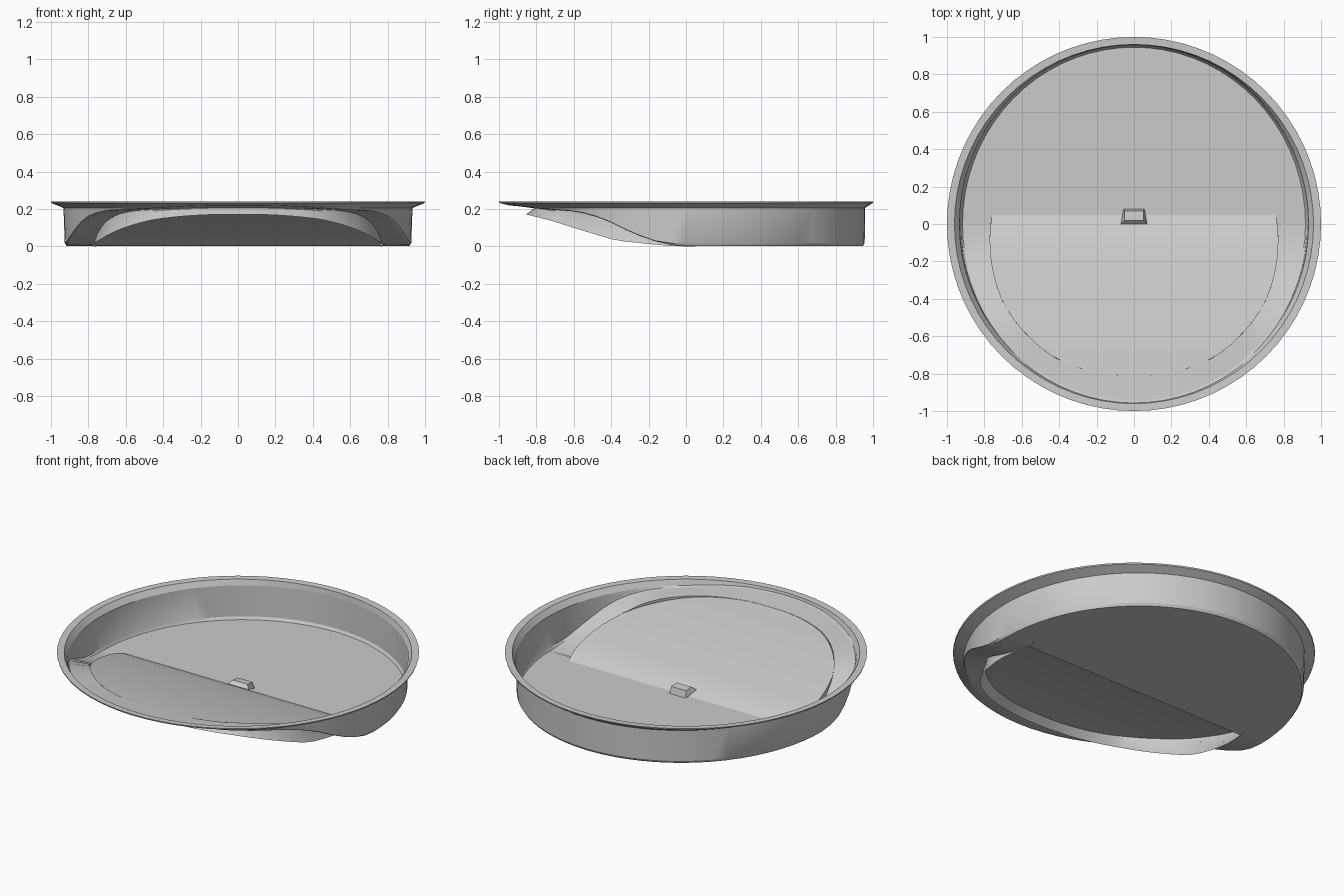
import bpy, math

if "Cube" in bpy.data.objects:
    bpy.data.objects.remove(bpy.data.objects["Cube"])

N = 72  # sides around the full tray

# heights by distance forward of the middle (-y)
LEDGE = [(0, .005), (.1, .012), (.2, .04), (.3, .08), (.4, .13), (.5, .17), (.6, .19), (.8, .205), (.93, .222)]
SKIRT = [(0, .0), (.1, .003), (.2, .013), (.38, .032), (.57, .09), (.73, .14), (.85, .17)]
RAMP = [(-.05, .004), (0, .03), (.05, .05), (.12, .068), (.3, .113), (.5, .155), (.65, .182), (.81, .205)]
# ramp radius by angle away from the front, in degrees
RAMP_RADIUS = [(0, .81), (30, .83), (60, .815), (94, .76)]


def lerp_table(t, v):
    if v <= t[0][0]:
        return t[0][1]
    for (a, za), (b, zb) in zip(t, t[1:]):
        if v <= b:
            return za + (zb - za) * (v - a) / (b - a)
    return t[-1][1]


def polar(r, a, z, sx=1.0):
    return (r * math.sin(a) * sx, -r * math.cos(a), z)


def wall_foot(a):
    x, y, z = polar(.955, a, 0, .97)
    return (x, y, lerp_table(LEDGE, -y))


def floor_edge(a):
    x, y, z = polar(.945, a, 0, .97)
    return (x, y, lerp_table(LEDGE, -y) - .003)


def wall_low(a):
    x, y, z = wall_foot(a)
    return (x, y, max(z, .018))


def wall_top(a):
    x, y, z = polar(.957, a, 0, .975)
    return (x, y, max(.205, wall_foot(a)[2]))


def ramp_edge(a):
    x, y, z = polar(lerp_table(RAMP_RADIUS, abs(math.degrees(a))), a, 0)
    return (x, y, lerp_table(RAMP, -y))


def ledge_inner(a):
    x, y, z = ramp_edge(a)
    return (x, y, lerp_table(LEDGE, -y))


def riser_top(a):
    x, y, z = ramp_edge(a)
    return (x, y, max(z, ledge_inner(a)[2]))


def riser_low(a):
    x, y, z = ramp_edge(a)
    return (x, y, min(z, ledge_inner(a)[2]))


def skirt_bottom(a):
    r = lerp_table(RAMP_RADIUS, abs(math.degrees(a))) + .045 * max(0, math.cos(a))
    x, y, z = polar(r, a, 0)
    return (x, y, lerp_table(SKIRT, -y))


def make(name, verts, faces):
    mesh = bpy.data.meshes.new(name)
    mesh.from_pydata(verts, [], faces)
    mesh.update()
    ob = bpy.data.objects.new(name, mesh)
    bpy.context.collection.objects.link(ob)
    bpy.context.view_layer.objects.active = ob
    bpy.ops.object.select_all(action='DESELECT')
    ob.select_set(True)
    bpy.ops.object.shade_smooth_by_angle(angle=math.radians(30))
    return ob


def strip(name, rails, angles, closed=False):
    n = len(angles)
    verts = [rail(a) for rail in rails for a in angles]
    faces = []
    for k in range(len(rails) - 1):
        for i in range(n if closed else n - 1):
            j = (i + 1) % n
            faces.append((k * n + i, k * n + j, (k + 1) * n + j, (k + 1) * n + i))
    return make(name, verts, faces)


full = [2 * math.pi * i / N for i in range(N)]
front = [-math.pi / 2 + math.pi * i / (N // 2) for i in range(N // 2 + 1)]
back = [a + math.pi for a in front]
ramp_span = math.radians(93.7)
around = [-ramp_span + 2 * ramp_span * i / 40 for i in range(41)]

# outer wall with a small bottom chamfer, running up into the flared lip
strip("wall_and_lip", [floor_edge, wall_low, wall_top,
                       lambda a: polar(.998, a, .232),
                       lambda a: polar(1, a, .24),
                       lambda a: polar(.96, a, .238),
                       wall_top], full, True)

# flat rear floor
rear = [floor_edge(a) for a in back]
make("rear_floor", rear, [tuple(range(len(rear)))])

# gently domed front floor, one crosswise row per mirrored pair of edge points
half = [ramp_edge(a) for a in around[20:]]
verts = [(s * x, y, z) for x, y, z in half for s in (-1, 1)]
make("sloping_floor", verts,
     [(2 * i, 2 * i + 1, 2 * i + 3, 2 * i + 2) for i in range(1, 20)] + [(0, 3, 2)])

# shoulder between the ramp and the outer wall
strip("shoulder", [ledge_inner, floor_edge], front)

# riser along the ramp edge and the skirt hanging beneath it
strip("skirt", [riser_top, riser_low, skirt_bottom], around)

# small tapered catch at the middle of the crease
w, t = .07, .05
make("centre_catch",
     [(-w, 0, .03), (w, 0, .03), (w * .8, .08, .005), (-w * .8, .08, .005),
      (-t, .02, .05), (t, .02, .05), (t, .07, .045), (-t, .07, .045)],
     [(0, 1, 5, 4), (1, 2, 6, 5), (2, 3, 7, 6), (3, 0, 4, 7), (4, 5, 6, 7)])
